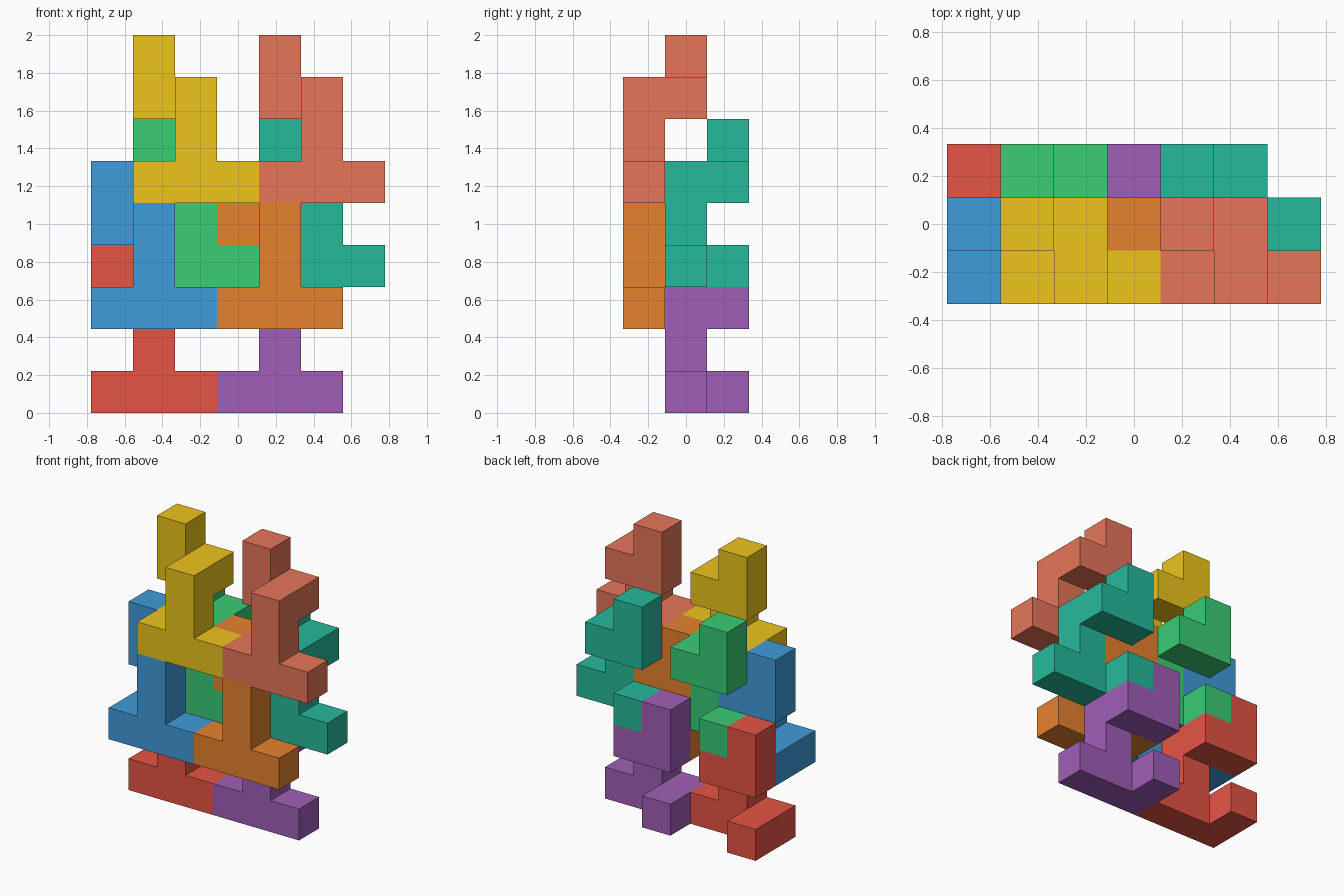
import bpy, bmesh
from mathutils import Color, Vector

if "Cube" in bpy.data.objects:
    bpy.data.objects.remove(bpy.data.objects["Cube"])

U = 2 / 9  # cube size: the stack is nine cubes tall

# One interlocking puzzle piece as unit cubes: foot bar, stem, raised arm, heel
CELLS = {(0, 0, 0), (1, 0, 0), (2, 0, 0),
         (1, 0, 1), (1, 0, 2),
         (1, 1, 2), (0, 1, 2), (0, 1, 3),
         (0, 1, 0)}


def piece_mesh(name):
    """Fuse the cubes into one closed shell with no inner walls."""
    bm = bmesh.new()
    for cell in CELLS:
        c = Vector(cell)
        for axis in range(3):
            for s in (-1, 1):
                n = Vector((0, 0, 0))
                n[axis] = s
                if tuple(int(v) for v in c + n) in CELLS:
                    continue
                a = Vector((0, 0, 0))
                a[(axis + 1) % 3] = 1
                b = n.cross(a)
                bm.faces.new([bm.verts.new((c + (n + i * a + j * b) / 2) * U)
                              for i, j in ((-1, -1), (1, -1), (1, 1), (-1, 1))])
    bmesh.ops.remove_doubles(bm, verts=bm.verts, dist=1e-4)
    bmesh.ops.dissolve_limit(bm, angle_limit=0.01, verts=bm.verts, edges=bm.edges)
    bmesh.ops.recalc_face_normals(bm, faces=bm.faces)
    mesh = bpy.data.meshes.new(name)
    bm.to_mesh(mesh)
    bm.free()
    return mesh


# Name, cube offset in the 7 x 3 x 9 grid, display colour
PIECES = [
    ("red_piece", (0, 1, 0), (0.90, 0.33, 0.27)),
    ("purple_piece", (3, 1, 0), (0.63, 0.37, 0.72)),
    ("blue_piece", (0, 0, 2), (0.25, 0.61, 0.86)),
    ("orange_piece", (3, 0, 2), (0.90, 0.51, 0.18)),
    ("green_piece", (1, 1, 3), (0.23, 0.80, 0.46)),
    ("teal_piece", (4, 1, 3), (0.15, 0.73, 0.61)),
    ("yellow_piece", (1, 0, 5), (0.93, 0.77, 0.11)),
    ("salmon_piece", (4, 0, 5), (0.90, 0.46, 0.35)),
]

for name, (x, y, z), colour in PIECES:
    mat = bpy.data.materials.new(name + "_colour")
    mat.diffuse_color = (*Color(colour).from_srgb_to_scene_linear(), 1)
    mat.use_nodes = True
    mat.node_tree.nodes["Principled BSDF"].inputs["Base Color"].default_value = mat.diffuse_color
    mesh = piece_mesh(name)
    mesh.materials.append(mat)
    obj = bpy.data.objects.new(name, mesh)
    obj.location = Vector((x - 3, y - 1, z + 0.5)) * U
    bpy.context.collection.objects.link(obj)
